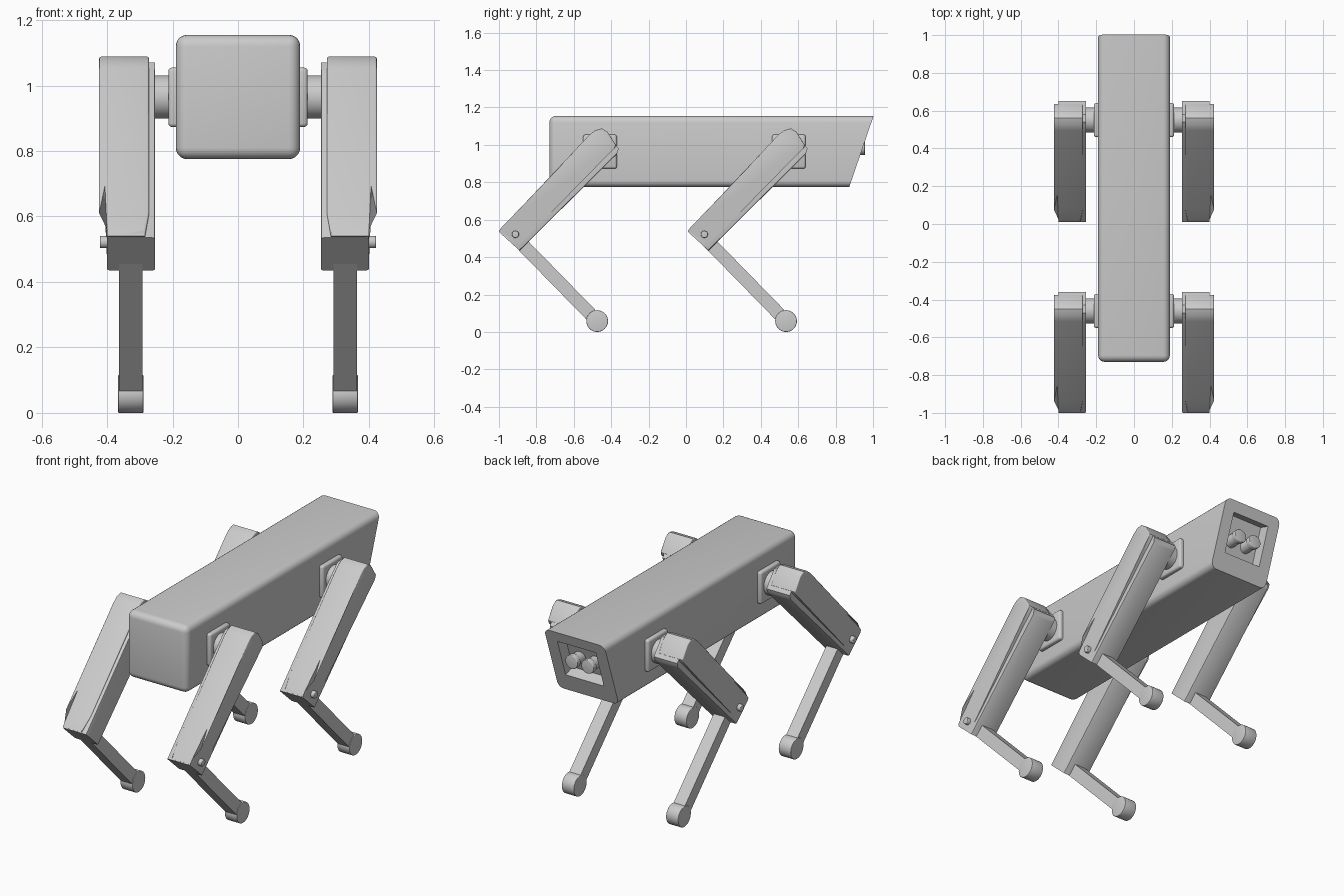
import bpy, bmesh, math
from mathutils import Vector, Matrix

cube = bpy.data.objects.get("Cube")
if cube:
    bpy.data.objects.remove(cube)

grey = bpy.data.materials.new("plain_grey")
grey.use_nodes = True
grey.diffuse_color = (0.6, 0.6, 0.6, 1)
grey.node_tree.nodes["Principled BSDF"].inputs["Base Color"].default_value = (0.6, 0.6, 0.6, 1)


def finish(bm, name):
    bmesh.ops.recalc_face_normals(bm, faces=bm.faces)
    mesh = bpy.data.meshes.new(name)
    bm.to_mesh(mesh)
    bm.free()
    mesh.materials.append(grey)
    ob = bpy.data.objects.new(name, mesh)
    bpy.context.collection.objects.link(ob)
    bpy.ops.object.select_all(action='DESELECT')
    ob.select_set(True)
    bpy.context.view_layer.objects.active = ob
    bpy.ops.object.shade_smooth_by_angle(angle=math.radians(35))
    return ob


def bevel(bm, edges, width, segments=4):
    bmesh.ops.bevel(bm, geom=list(edges), offset=width, segments=segments,
                    profile=0.5, affect='EDGES', clamp_overlap=True)


def box(lo, hi, tilt=None):
    lo, hi = Vector(lo), Vector(hi)
    bm = bmesh.new()
    bmesh.ops.create_cube(bm, size=1)
    bmesh.ops.scale(bm, vec=hi - lo, verts=bm.verts)
    bmesh.ops.translate(bm, vec=(lo + hi) / 2, verts=bm.verts)
    return bm


def cylinder(name, centre, radius, length, axis, rim=0.0):
    bm = bmesh.new()
    bmesh.ops.create_cone(bm, cap_ends=True, segments=40, radius1=radius,
                          radius2=radius, depth=length)
    if rim:
        bevel(bm, [e for e in bm.edges if abs(e.verts[0].co.z - e.verts[1].co.z) < 1e-5], rim, 3)
    turn = Vector((0, 0, 1)).rotation_difference(Vector(axis)).to_matrix().to_4x4()
    bmesh.ops.transform(bm, matrix=Matrix.Translation(centre) @ turn, verts=bm.verts)
    return finish(bm, name)


def plate(points, x0, x1):
    """Extrude a side profile (y, z) from x0 to x1."""
    bm = bmesh.new()
    face = bm.faces.new([bm.verts.new((x0, y, z)) for y, z in points])
    out = bmesh.ops.extrude_face_region(bm, geom=[face])
    moved = [v for v in out["geom"] if isinstance(v, bmesh.types.BMVert)]
    bmesh.ops.translate(bm, vec=(x1 - x0, 0, 0), verts=moved)
    bmesh.ops.recalc_face_normals(bm, faces=bm.faces)
    return bm


# Body: rounded beam with a slanted rear face
bm = box((-0.19, -0.73, 0.775), (0.19, 1.2, 1.155))
bevel(bm, bm.edges, 0.035, 5)
slant = Vector((0, 0.38, -0.13)).normalized()
cut = bmesh.ops.bisect_plane(bm, geom=bm.verts[:] + bm.edges[:] + bm.faces[:],
                             plane_co=(0, 1.003, 1.155), plane_no=slant, clear_outer=True)
bmesh.ops.holes_fill(bm, edges=[e for e in bm.edges if e.is_boundary], sides=0)
body = finish(bm, "body")

# Recessed panel in the rear face
bm = box((-0.12, -0.065, -0.115), (0.12, 0.1, 0.115))
tilt = Matrix.Rotation(-math.atan2(0.13, 0.38), 4, 'X')
bmesh.ops.transform(bm, matrix=Matrix.Translation((0, 0.944, 0.985)) @ tilt, verts=bm.verts)
cutter = finish(bm, "recess_cutter")
cutter.hide_render = True
mod = body.modifiers.new("recess", 'BOOLEAN')
mod.operation = 'DIFFERENCE'
mod.solver = 'EXACT'
mod.object = cutter
bpy.context.view_layer.objects.active = body
bpy.ops.object.modifier_apply(modifier=mod.name)
bpy.data.objects.remove(cutter)

# Sensor pair in the recess
for side, s in (("left", 1), ("right", -1)):
    cylinder(side + "_sensor_barrel", (s * 0.05, 0.89, 0.985), 0.034, 0.12, (0, 1, 0))
    cylinder(side + "_sensor_rim", (s * 0.05, 0.942, 0.985), 0.039, 0.03, (0, 1, 0), 0.004)

# Side profiles (y, z) of a front leg
shell_profile = [(-1.0, 0.54), (-0.985, 0.56), (-0.935, 0.61), (-0.515, 1.055), (-0.485, 1.078),
                 (-0.45, 1.088), (-0.42, 1.07), (-0.375, 1.0), (-0.38, 0.985), (-0.89, 0.465)]
slab_profile = [(-1.0, 0.535), (-0.89, 0.435), (-0.37, 0.95), (-0.36, 0.98),
                (-0.43, 1.068), (-0.47, 1.07), (-0.52, 1.035)]

for end, shift in (("front", 0.0), ("rear", 1.01)):
    for side, s in (("left", 1), ("right", -1)):
        tag = f"{end}_{side}_"
        at = lambda pts: [(y + shift, z) for y, z in pts]

        # Hip mount and joint
        bm = box((0.17, -0.55 + shift, 0.873), (0.213, -0.37 + shift, 1.055))
        bevel(bm, bm.edges, 0.012, 3)
        bmesh.ops.scale(bm, vec=(s, 1, 1), verts=bm.verts)
        finish(bm, tag + "hip_mount")
        cylinder(tag + "hip_joint", (s * 0.235, -0.46 + shift, 0.965), 0.066, 0.08, (1, 0, 0))

        # Thigh core
        bm = plate(at(slab_profile), 0.253, 0.40)
        bevel(bm, [e for e in bm.edges if e.calc_length() > 0.3
                   and abs(e.verts[0].co.x - e.verts[1].co.x) < 1e-4], 0.008, 2)
        bmesh.ops.scale(bm, vec=(s, 1, 1), verts=bm.verts)
        finish(bm, tag + "thigh_core")

        # Thigh shell: rounded cover narrowing at the knee
        bm = plate(at(shell_profile), 0.272, 0.424)
        for v in bm.verts:
            if v.co.z < 0.58:
                v.co.x += -0.024 if v.co.x > 0.35 else 0.012
        bevel(bm, [e for e in bm.edges if abs(e.verts[0].co.x - e.verts[1].co.x) < 0.02
                   and max(v.co.z for v in e.verts) > 0.58], 0.022, 4)
        bmesh.ops.scale(bm, vec=(s, 1, 1), verts=bm.verts)
        finish(bm, tag + "thigh_shell")

        # Knee pin
        cylinder(tag + "knee_pin", (s * 0.40, -0.912 + shift, 0.522), 0.019, 0.044, (1, 0, 0), 0.004)

        # Shin and foot
        knee, foot = Vector((-0.912, 0.505)), Vector((-0.475, 0.058))
        wide = (foot - knee).orthogonal().normalized() * 0.035
        corners = [knee + wide, foot + wide, foot - wide, knee - wide]
        bm = plate(at([tuple(c) for c in corners]), 0.292, 0.363)
        bmesh.ops.scale(bm, vec=(s, 1, 1), verts=bm.verts)
        finish(bm, tag + "shin")
        cylinder(tag + "foot", (s * 0.3275, foot.x + shift, foot.y), 0.058, 0.077, (1, 0, 0), 0.003)
